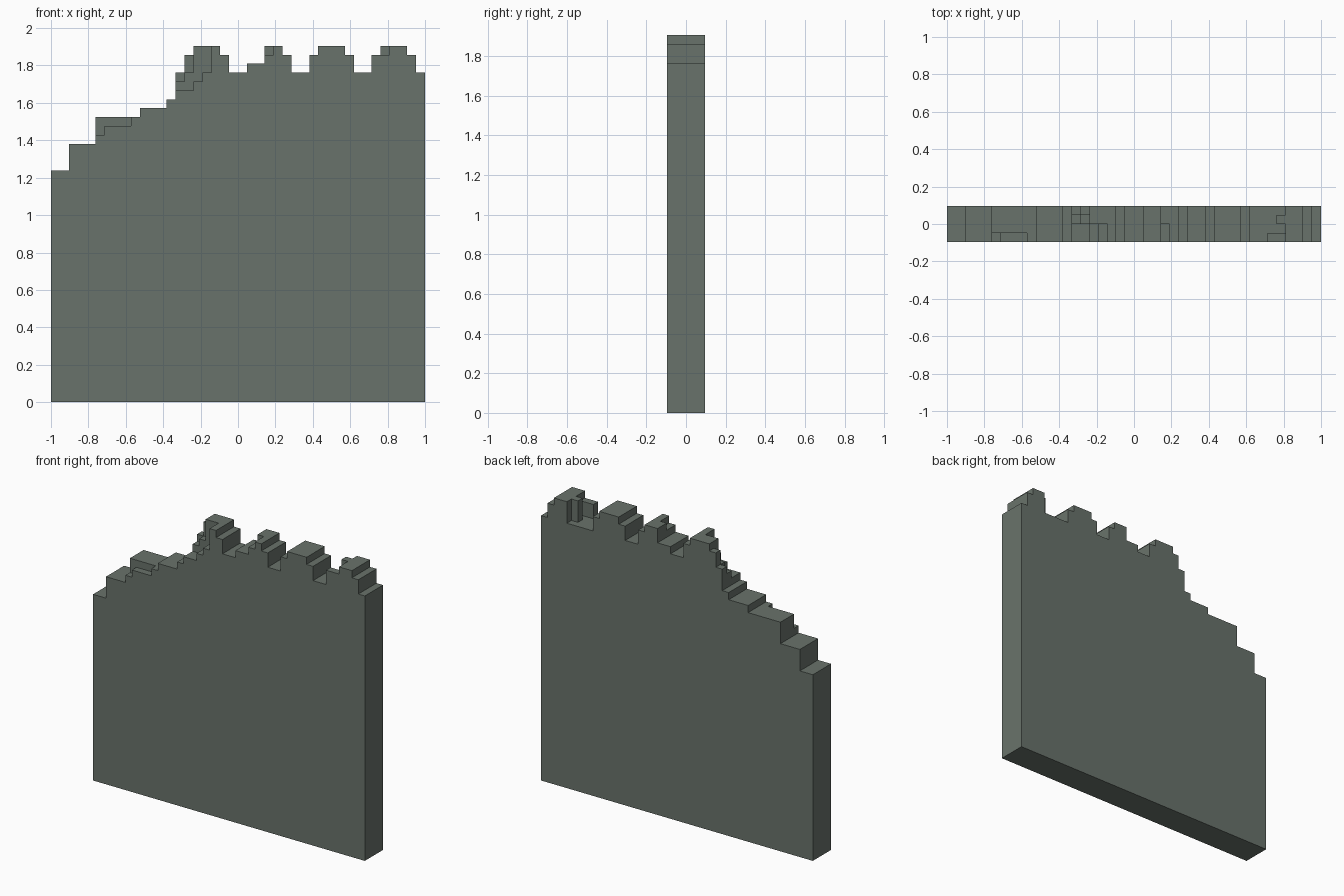
import bpy
import bmesh
import math

if "Cube" in bpy.data.objects:
    bpy.data.objects.remove(bpy.data.objects["Cube"])

U = 2 / 42          # block size: the wall is 42 blocks long
DEPTH = 4           # blocks front to back

# Skyline as runs of (number of columns, height in blocks), left to right
SKYLINE = [(2, 26), (3, 29), (5, 32), (3, 33), (1, 34), (1, 37), (1, 39),
           (3, 40), (1, 39), (2, 37), (2, 38), (2, 40), (1, 39), (2, 37),
           (1, 39), (3, 40), (1, 39), (2, 37), (1, 39), (3, 40), (1, 39), (1, 37)]

# Broken masonry: (column, row from the front) -> lower height
CHIPS = {(5, 0): 30, (6, 0): 31, (7, 0): 31, (8, 0): 31,
         (14, 2): 36, (15, 2): 37, (24, 0): 39, (24, 1): 39,
         (36, 1): 37, (36, 2): 37, (36, 3): 37,
         (37, 0): 39, (37, 1): 37, (37, 3): 37}
for row in (0, 1):
    for col, h in zip(range(14, 18), (35, 35, 36, 37)):
        CHIPS[col, row] = h

columns = [h for count, h in SKYLINE for _ in range(count)]
heights = {(c, r): CHIPS.get((c, r), h)
           for c, h in enumerate(columns) for r in range(DEPTH)}

bm = bmesh.new()


def quad(*corners):
    bm.faces.new([bm.verts.new(((x - 21) * U, (y - DEPTH / 2) * U, z * U))
                  for x, y, z in corners])


# Only the exposed faces of the blocks
for (c, r), h in heights.items():
    d, s = c + 1, r + 1
    quad((c, r, h), (d, r, h), (d, s, h), (c, s, h))
    quad((c, s, 0), (d, s, 0), (d, r, 0), (c, r, 0))
    sides = {(0, -1): ((c, r), (d, r)), (1, 0): ((d, r), (d, s)),
             (0, 1): ((d, s), (c, s)), (-1, 0): ((c, s), (c, r))}
    for (dx, dy), (a, b) in sides.items():
        for z in range(heights.get((c + dx, r + dy), 0), h):
            quad((*a, z), (*b, z), (*b, z + 1), (*a, z + 1))

# Merge coplanar block faces into clean flat surfaces
bmesh.ops.remove_doubles(bm, verts=bm.verts, dist=U * 0.01)
bmesh.ops.dissolve_limit(bm, angle_limit=math.radians(1),
                         verts=bm.verts, edges=bm.edges)

mesh = bpy.data.meshes.new("ruined_wall")
bm.to_mesh(mesh)
bm.free()
wall = bpy.data.objects.new("ruined_wall", mesh)
bpy.context.collection.objects.link(wall)

# Grey-green stone
stone = bpy.data.materials.new("grey_green_stone")
stone.diffuse_color = (0.141, 0.171, 0.147, 1)
stone.use_nodes = True
stone.node_tree.nodes["Principled BSDF"].inputs["Base Color"].default_value = stone.diffuse_color
mesh.materials.append(stone)
